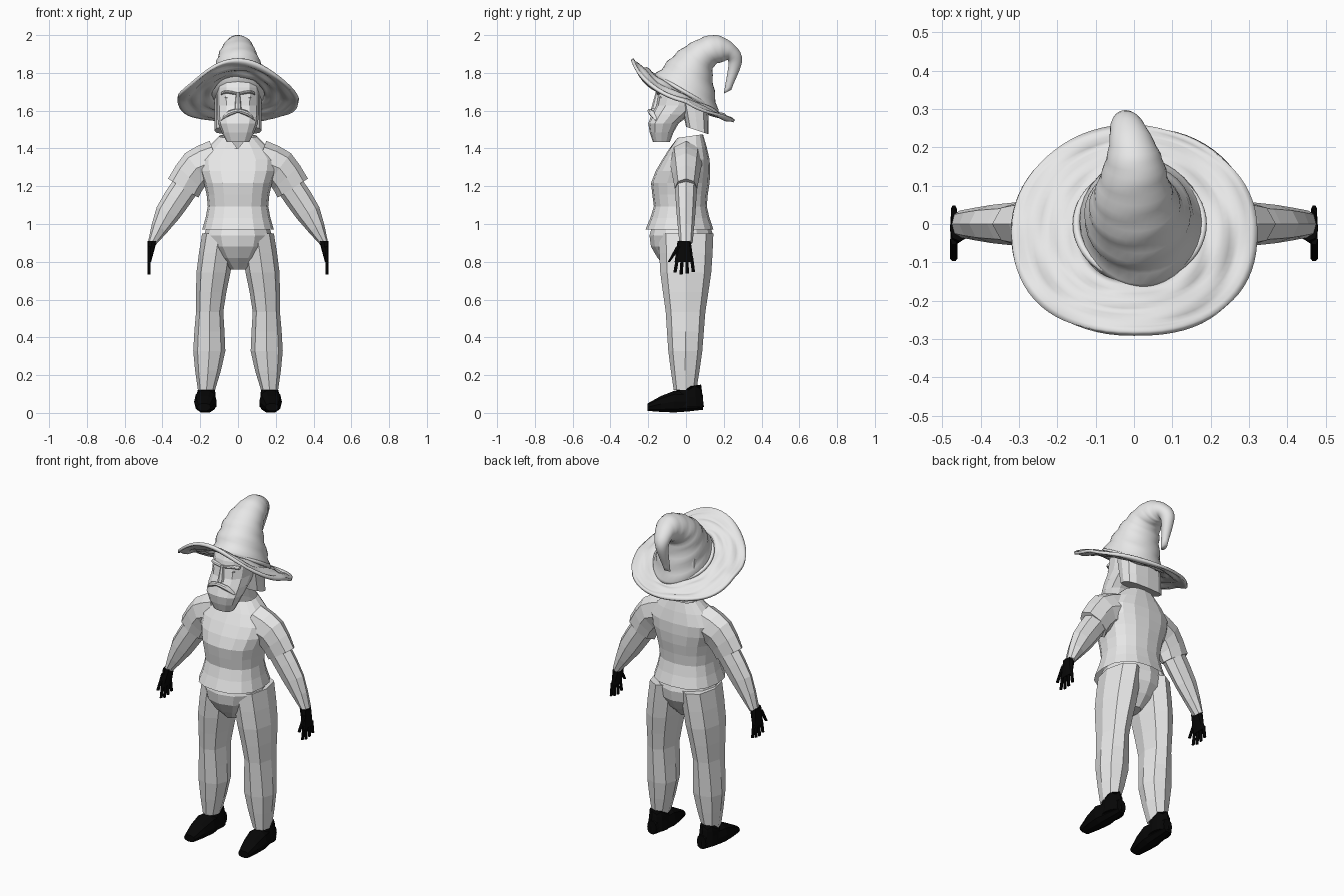
import bpy
import bmesh
from math import sin, cos, pi, copysign
from mathutils import Vector

if "Cube" in bpy.data.objects:
    bpy.data.objects.remove(bpy.data.objects["Cube"])


def material(name, value):
    mat = bpy.data.materials.new(name)
    mat.use_nodes = True
    colour = (value, value, value, 1)
    mat.diffuse_color = colour
    mat.node_tree.nodes["Principled BSDF"].inputs["Base Color"].default_value = colour
    return mat


pale = material("pale grey", 0.8)
black = material("black", 0.002)


def along(values, t):
    """Value at t on a smooth curve through evenly spaced values."""
    if not isinstance(values, tuple):
        return values
    last = len(values) - 1
    i = min(int(t * last), last - 1)
    s = t * last - i
    a, b = values[i], values[i + 1]
    before = values[i - 1] if i > 0 else 2 * a - b
    after = values[i + 2] if i + 2 <= last else 2 * b - a
    start, end = (b - before) / 2, (after - a) / 2
    return a + s * (start + s * (3 * (b - a) - 2 * start - end + s * (start + end - 2 * (b - a))))


def signed_power(value, power):
    return copysign(abs(value) ** power, value)


def skin_rings(bm, rings):
    for lower, upper in zip(rings, rings[1:]):
        for i in range(len(lower)):
            bm.faces.new((lower[i - 1], lower[i], upper[i], upper[i - 1]))


def finish(name, bm, mat, mirror=False, smooth=False):
    bmesh.ops.recalc_face_normals(bm, faces=bm.faces)
    mesh = bpy.data.meshes.new(name)
    bm.to_mesh(mesh)
    bm.free()
    mesh.materials.append(mat)
    mesh.polygons.foreach_set("use_smooth", [smooth] * len(mesh.polygons))
    part = bpy.data.objects.new(name, mesh)
    bpy.context.collection.objects.link(part)
    if mirror:
        part.modifiers.new("Mirror", 'MIRROR').use_mirror_merge = False
    return part


def loft(name, mat, x=0, y=0, z=0, wide=0, deep=0, lift=0, lean=0, steps=4, sides=8,
         box=2, mirror=False, capped=True, smooth=False, wrinkle=0):
    """Sections with half-axes (wide, 0, lift) and (0, deep, lean), blended along the part."""
    bm = bmesh.new()
    rings = []
    for step in range(steps + 1):
        t = step / steps
        centre = Vector([along(v, t) for v in (x, y, z)])
        across = Vector((along(wide, t), 0, along(lift, t)))
        back = Vector((0, along(deep, t), along(lean, t)))
        ring = []
        for i in range(sides):
            angle = 2 * pi * i / sides
            swell = 1 + wrinkle * sin(step * 2 + sin(angle * 2)) * (1 - t)
            offset = across * signed_power(cos(angle), 2 / box) + back * signed_power(sin(angle), 2 / box)
            ring.append(bm.verts.new(centre + offset * swell))
        rings.append(ring)
    skin_rings(bm, rings)
    if capped:
        bm.faces.new(rings[0])
        bm.faces.new(rings[-1])
    return finish(name, bm, mat, mirror, smooth)


# Shirt, open at neck and hem, with a V neck
shirt = loft("shirt", pale, y=(-.035, -.03, -.03, 0, .02), z=(.97, 1.465),
             wide=(.19, .16, .18, .21, .1), deep=(.18, .14, .155, .125, .07),
             lean=(0, 0, 0, 0, .01), steps=8, sides=16, box=2.4, capped=False)
shirt.data.vertices[-4].co += Vector((0, -.03, -.06))

# Short sleeves and arms
loft("sleeves", pale, x=(.11, .22, .29), z=(1.33, 1.295, 1.19), wide=(.04, .06, .08),
     lift=(.11, .08, .05), deep=(.09, .08, .06), mirror=True)
loft("arms", pale, x=(.27, .37, .455), z=(1.21, 1.06, .9), wide=(.06, .06, .02),
     lift=(.04, .03, .01), deep=(.06, .05, .035), mirror=True)

# Gloved hands
loft("palms", black, x=(.455, .47), y=-.01, z=(.91, .8), wide=(.025, .01), deep=(.035, .05),
     box=2.5, mirror=True)
for finger in range(4):
    root = (finger - 1.8) * .025
    tip = .73 + .01 * abs(finger - 1.3)
    loft("fingers_%d" % finger, black, x=.47, y=(root, root * 1.3), z=(.82, tip),
         wide=.008, deep=.01, steps=2, sides=6, mirror=True)
loft("thumbs", black, x=.47, y=(-.04, -.09), z=(.88, .8), wide=.01, deep=(.015, .007),
     steps=2, sides=6, mirror=True)

# Trousers
loft("trouser_seat", pale, y=-.025, z=(1, .76), wide=(.16, .18, .13, .04),
     deep=(.15, .17, .14, .07), sides=12)
loft("trouser_legs", pale, x=(.1, .13, .15, .152, .167), y=(0, -.005), z=(.95, .12),
     wide=(.09, .09, .072, .085, .045), deep=(.145, .135, .105, .09, .06),
     steps=8, box=2.2, mirror=True)

# Boots with ragged cuffs
shafts = loft("boot_shafts", black, x=.168, y=.015, z=(.03, .14), wide=(.055, .045),
              deep=(.08, .065), lean=(0, .01), sides=12, mirror=True)
for corner in list(shafts.data.vertices)[-12::2]:
    corner.co.z -= .02
loft("boot_feet", black, x=(.165, .18), y=(.09, -.06, -.205), z=(.055, .06, .03),
     wide=(.03, .06, .035), lean=(.04, .06, .02), sides=10, box=2.5, mirror=True)

# Head with a full beard, and hair hanging behind
loft("head_and_beard", pale, y=(-.13, -.12, -.04, -.02, 0), z=(1.435, 1.82),
     wide=(.06, .105, .11, .11, .09), deep=(.045, .08, .12, .12, .09),
     steps=8, sides=12, box=2.4)
loft("hair", pale, y=(.06, .03), z=(1.495, 1.75), wide=.125, deep=(.06, .085), lean=-.02,
     sides=12, box=3)

# Face
loft("nose", pale, y=(-.14, -.155), z=(1.7, 1.61), wide=(.01, .02), deep=(.02, .03))
loft("eyebrows", pale, x=(.01, .06, .09), y=(-.14, -.14, -.11), z=(1.69, 1.7, 1.69),
     deep=.015, lift=.008, mirror=True)
loft("eyes", pale, x=(.03, .07), y=-.13, z=1.67, deep=.01, lift=(.003, .01, .003), mirror=True)
loft("moustache", pale, x=(0, .05, .09), y=(-.19, -.18, -.15), z=(1.6, 1.585, 1.55),
     deep=.015, lift=(.01, .015, .005), mirror=True)

# Hat crown, bent backwards into a hooked tip
loft("hat_crown", pale, x=(.02, 0, 0, -.02, -.03), y=(0, .06, .18, .26, .22),
     z=(1.68, 1.87, 1.93, 1.87, 1.7), wide=(.16, .11, .07, .04, .015),
     deep=(.17, .08, .02, -.035, -.02), lean=(-.1, -.06, -.07, -.02, -.01),
     steps=32, sides=32, smooth=True, wrinkle=.04)

# Hat band
bpy.ops.mesh.primitive_torus_add(major_radius=.165, minor_radius=.01, location=(.015, 0, 1.695),
                                 rotation=(-.53, 0, 0))
band = bpy.context.object
band.name = "hat_band"
band.data.materials.append(pale)
bpy.ops.object.shade_smooth()

# Hat brim: tilted, drooping at the sides, with shallow creases
bm = bmesh.new()
rings = []
for step in range(13):
    t = step / 12
    ring = []
    for i in range(72):
        angle = 2 * pi * i / 72
        bulge = .85 if sin(angle) < 0 else 1
        x = signed_power(cos(angle), bulge) * (.14 + .18 * t)
        y = signed_power(sin(angle), bulge) * (.14 + .13 * t) - .015
        droop = x * x * (.45 - 4 * min(y, 0))
        crease = .005 * sin(3 * angle + 17 * t) + .004 * sin(5 * angle - 9 * t)
        ring.append(bm.verts.new((x, y, 1.69 - .6 * y - droop + crease + .01 * t ** 6)))
    rings.append(ring)
skin_rings(bm, rings)
brim = finish("hat_brim", bm, pale, smooth=True)
thickness = brim.modifiers.new("Thickness", 'SOLIDIFY')
thickness.thickness = .016
thickness.offset = 0
